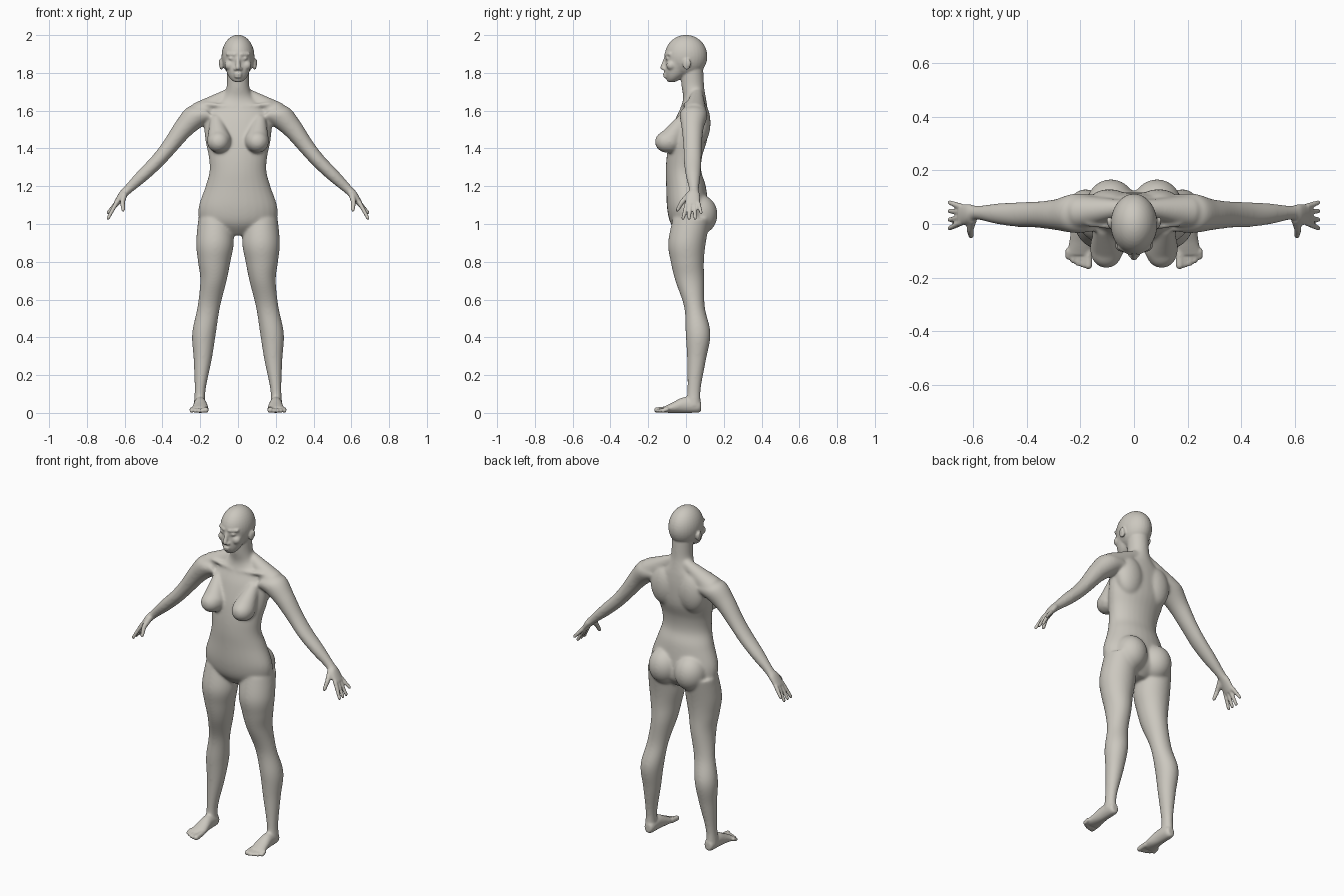
import bpy, bmesh, math
from mathutils import Matrix, Vector

cube = bpy.data.objects.get("Cube")
if cube:
    bpy.data.objects.remove(cube, do_unlink=True)

bm = bmesh.new()
ACROSS, DEPTH, UP = Vector((1, 0, 0)), Vector((0, 1, 0)), Vector((0, 0, 1))
ARM_NORMAL = (ACROSS + UP).normalized()
SIDES = 28


def ring(x=0, y=0, z=0, wide=0, deep=None):
    """One cross-section: centre and two radii, round unless deep is given."""
    return (x, y, z, wide, wide if deep is None else deep)


def skin(sections):
    """Closed tube through sections given as (centre, u radius, v radius)."""
    loops = []
    for centre, u, v in sections:
        angles = [math.tau * k / SIDES for k in range(SIDES)]
        loops.append([bm.verts.new(centre + u * math.cos(a) + v * math.sin(a)) for a in angles])
    for low, high in zip(loops, loops[1:]):
        for k in range(SIDES):
            n = (k + 1) % SIDES
            bm.faces.new((low[k], low[n], high[n], high[k]))
    bm.faces.new(loops[0])
    bm.faces.new(loops[-1])


def spline(a, b, c, d, t):
    """Smooth value between b and c."""
    bend = 2 * a - 5 * b + 4 * c - d
    return b + (t * (c - a) + t ** 2 * bend + t ** 3 * (3 * (b - c) + d - a)) / 2


def loft(u, v, *rings, steps=6):
    """Smooth body part through a few cross-sections."""
    padded = [rings[0], *rings, rings[-1]]
    fine = []
    for group in zip(padded, padded[1:], padded[2:], padded[3:]):
        for step in range(steps):
            fine.append([spline(*values, step / steps) for values in zip(*group)])
    fine.append(rings[-1])
    skin([(Vector(row[:3]), u * row[3], v * row[4]) for row in fine])


def rod(start, end):
    """Round-ended tapered rod between two rings."""
    direction = (Vector(end[:3]) - Vector(start[:3])).normalized()
    u = direction.orthogonal().normalized()
    v = direction.cross(u)
    sections = []
    for tip, cap in ((start, range(-3, 1)), (end, range(4))):
        for k in cap:
            angle, radius = k / 2, tip[3]
            centre = Vector(tip[:3]) + direction * radius * math.sin(angle)
            width = radius * math.cos(angle)
            sections.append((centre, u * width, v * width))
    skin(sections)


def blob(x=0, y=0, z=0, wide=0, deep=0, tall=0):
    """Ellipsoid."""
    place = Matrix.LocRotScale(Vector((x, y, z)), None, Vector((wide, deep, tall)))
    bmesh.ops.create_uvsphere(bm, u_segments=32, v_segments=20, radius=1, matrix=place)


# Leg
loft(ACROSS, DEPTH,
     ring(x=.12, y=.03, z=1.03, wide=.09, deep=.1),
     ring(x=.122, y=.005, z=.9, wide=.1),
     ring(x=.126, y=.007, z=.8, wide=.086, deep=.088),
     ring(x=.13, y=.02, z=.7, wide=.07, deep=.077),
     ring(x=.155, y=.045, z=.56, wide=.06, deep=.055),
     ring(x=.18, y=.064, z=.42, wide=.063, deep=.066),
     ring(x=.187, y=.056, z=.28, wide=.048, deep=.05),
     ring(x=.2, y=.043, z=.13, wide=.03, deep=.036),
     ring(x=.204, y=.04, z=.04, wide=.03, deep=.038))
# Foot and toes
loft(ACROSS, UP,
     ring(x=.2, y=.08, z=.033, wide=.018, deep=.024),
     ring(x=.2, y=.06, z=.038, wide=.03, deep=.037),
     ring(x=.2, y=-.01, z=.042, wide=.034, deep=.042),
     ring(x=.2, y=-.07, z=.028, wide=.042, deep=.028),
     ring(x=.205, y=-.115, z=.017, wide=.046, deep=.016))
for i in range(5):
    size = .011 if i else .015
    x = .17 + .019 * i
    rod(ring(x=x, y=-.1, z=.02, wide=size),
        ring(x=x, y=.002 * i * i - .155, z=size, wide=size))
# Buttock
blob(x=.086, y=.073, z=1.05, wide=.092, deep=.094, tall=.105)
# Breast
rod(ring(x=.115, y=-.02, z=1.545, wide=.035), ring(x=.1, y=-.085, z=1.44, wide=.066))
blob(x=.103, y=-.1, z=1.435, wide=.06, deep=.065, tall=.058)
# Shoulder blade, collarbone and neck slope
blob(x=.092, y=.07, z=1.535, wide=.085, deep=.06, tall=.12)
rod(ring(x=.02, y=-.018, z=1.62, wide=.011), ring(x=.17, z=1.635, wide=.011))
rod(ring(x=.045, y=.06, z=1.69, wide=.03), ring(x=.2, y=.045, z=1.585, wide=.065))
# Arm and palm
loft(DEPTH, ARM_NORMAL,
     ring(x=.15, y=.04, z=1.585, wide=.07, deep=.055),
     ring(x=.22, y=.04, z=1.572, wide=.074, deep=.066),
     ring(x=.29, y=.035, z=1.505, wide=.058, deep=.054),
     ring(x=.365, y=.035, z=1.407, wide=.049, deep=.043),
     ring(x=.43, y=.035, z=1.33, wide=.047, deep=.038),
     ring(x=.51, y=.038, z=1.252, wide=.039, deep=.034),
     ring(x=.585, y=.042, z=1.18, wide=.026, deep=.024),
     ring(x=.615, y=.037, z=1.15, wide=.037, deep=.021),
     ring(x=.65, y=.034, z=1.1, wide=.04, deep=.014))
# Fingers and thumb
for i in range(4):
    tip = ring(x=.688, y=.032 * i - .016, z=1.06 if i == 3 else 1.03, wide=.009)
    rod(ring(x=.645, y=.005 + .02 * i, z=1.11, wide=.012), tip)
thumb = ring(x=.612, y=-.022, z=1.115, wide=.013)
rod(ring(x=.603, y=.018, z=1.155, wide=.018), thumb)
rod(thumb, ring(x=.608, y=-.045, z=1.075, wide=.01))
# Ear, eye, brow, cheek and nostril
blob(x=.088, y=.004, z=1.846, wide=.011, deep=.021, tall=.031)
blob(x=.096, y=.012, z=1.853, wide=.006, deep=.014, tall=.021)
blob(x=.034, y=-.093, z=1.877, wide=.017, deep=.016, tall=.011)
rod(ring(x=.018, y=-.106, z=1.897, wide=.01), ring(x=.055, y=-.086, z=1.9, wide=.01))
blob(x=.045, y=-.078, z=1.84, wide=.026, deep=.026, tall=.026)
blob(x=.013, y=-.114, z=1.821, wide=.01, deep=.012, tall=.009)

# Mirror everything paired
copied = bmesh.ops.duplicate(bm, geom=bm.verts[:] + bm.edges[:] + bm.faces[:])["geom"]
for item in copied:
    if isinstance(item, bmesh.types.BMVert):
        item.co.x = -item.co.x

# Torso and neck
loft(ACROSS, DEPTH,
     ring(y=.02, z=.94, wide=.05),
     ring(y=.02, z=1, wide=.185, deep=.1),
     ring(y=.01, z=1.08, wide=.21, deep=.11),
     ring(z=1.2, wide=.172, deep=.105),
     ring(y=-.013, z=1.28, wide=.151, deep=.094),
     ring(y=-.008, z=1.36, wide=.156, deep=.094),
     ring(y=.013, z=1.45, wide=.174, deep=.1),
     ring(y=.03, z=1.55, wide=.178, deep=.088),
     ring(y=.043, z=1.62, wide=.15, deep=.07),
     ring(y=.045, z=1.67, wide=.085, deep=.06),
     ring(y=.036, z=1.73, wide=.06),
     ring(y=.03, z=1.84, wide=.06))
# Skull and jaw
blob(z=1.888, wide=.087, deep=.113, tall=.113)
loft(ACROSS, DEPTH,
     ring(y=-.076, z=1.752, wide=.022, deep=.02),
     ring(y=-.067, z=1.767, wide=.039, deep=.036),
     ring(y=-.056, z=1.79, wide=.054),
     ring(y=-.047, z=1.82, wide=.065),
     ring(y=-.038, z=1.86, wide=.075, deep=.07),
     ring(y=-.03, z=1.91, wide=.078))
# Nose, muzzle, lips and chin
rod(ring(y=-.106, z=1.882, wide=.009), ring(y=-.124, z=1.828, wide=.013))
blob(y=-.104, z=1.803, wide=.022, deep=.012, tall=.02)
blob(y=-.112, z=1.793, wide=.023, deep=.011, tall=.006)
blob(y=-.11, z=1.779, wide=.02, deep=.011, tall=.007)
blob(y=-.087, z=1.763, wide=.022, deep=.017, tall=.013)

bmesh.ops.recalc_face_normals(bm, faces=bm.faces[:])
mesh = bpy.data.meshes.new("body")
bm.to_mesh(mesh)
bm.free()
body = bpy.data.objects.new("body", mesh)
bpy.context.collection.objects.link(body)

# Fuse the parts into one skin
fuse = body.modifiers.new("fuse", "REMESH")
fuse.mode = "VOXEL"
fuse.voxel_size = .0055
graph = bpy.context.evaluated_depsgraph_get()
fused = bpy.data.meshes.new_from_object(body.evaluated_get(graph))
body.modifiers.clear()
body.data = fused

# Blend joints strongly, but keep the face, hands and feet crisp
soft = body.vertex_groups.new(name="soft")
for vertex in fused.vertices:
    x, y, z = vertex.co
    weight = min((1.77 - z) / .05, (.6 - abs(x)) / .06, (z - .05) / .06, 1)
    if weight > 0:
        soft.add([vertex.index], weight, "REPLACE")
blend = body.modifiers.new("blend", "SMOOTH")
blend.factor, blend.iterations, blend.vertex_group = .5, 28, soft.name
polish = body.modifiers.new("polish", "SMOOTH")
polish.factor, polish.iterations = .5, 4

# Clay colour
clay = bpy.data.materials.new("warm grey clay")
clay.use_nodes = True
colour = (.6, .575, .52, 1)
clay.diffuse_color = colour
clay.node_tree.nodes["Principled BSDF"].inputs["Base Color"].default_value = colour
fused.materials.clear()
fused.materials.append(clay)
fused.polygons.foreach_set("use_smooth", [True] * len(fused.polygons))
fused.update()
